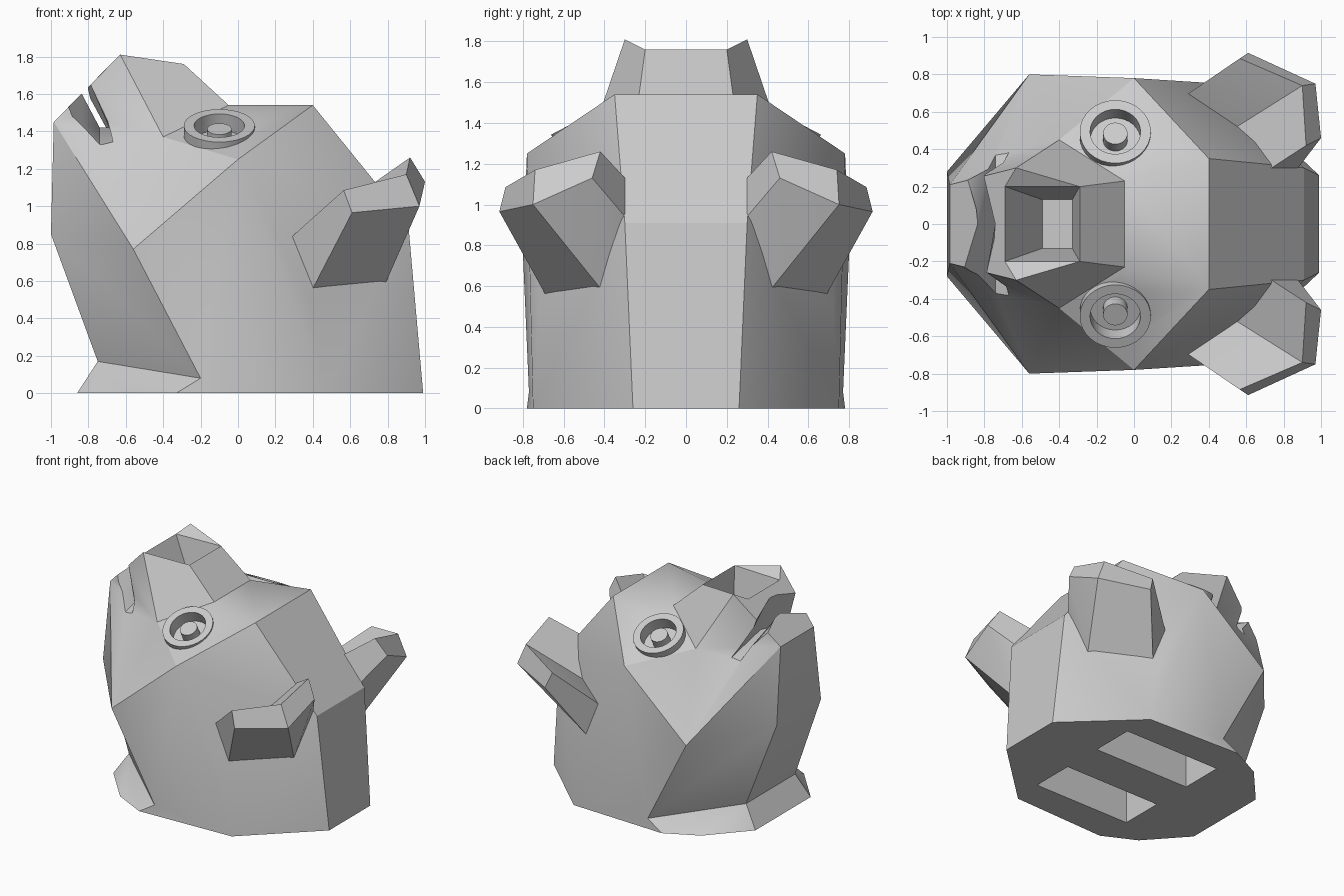
import bpy, bmesh, math
from mathutils import Vector, Matrix

if "Cube" in bpy.data.objects:
    bpy.data.objects.remove(bpy.data.objects["Cube"], do_unlink=True)

stone = bpy.data.materials.new("stone grey")
stone.use_nodes = True
stone.diffuse_color = (0.6, 0.6, 0.6, 1)
stone.node_tree.nodes["Principled BSDF"].inputs["Base Color"].default_value = (0.6, 0.6, 0.6, 1)


def flip(p):
    return (p[0], -p[1], p[2])


def make(name, verts, faces, helper=False):
    """Object from points and faces, with outward normals."""
    mesh = bpy.data.meshes.new(name)
    mesh.from_pydata(verts, [], faces)
    bm = bmesh.new()
    bm.from_mesh(mesh)
    bmesh.ops.recalc_face_normals(bm, faces=bm.faces)
    bm.to_mesh(mesh)
    bm.free()
    mesh.materials.append(stone)
    obj = bpy.data.objects.new(name, mesh)
    bpy.context.collection.objects.link(obj)
    obj.hide_render = helper
    return obj


def named(points, faces):
    """Turn faces spelled as point names into indices."""
    keys = list(points)
    return [points[k] for k in keys], [[keys.index(n) for n in f.split()] for f in faces]


# Body: points of the left half, mirrored as name + "_"
half = {
    "chin": (-1, .28, .85), "lip": (-.985, .21, 1.45), "horn": (-.63, .30, 1.81),
    "brow": (-.40, .45, 1.37), "cheek": (-.56, .80, .77), "side": (0, .78, 1.25),
    "crest": (-.29, .20, 1.76), "nape": (-.05, .23, 1.54), "back": (.40, .35, 1.54),
    "rump": (.91, .30, .91), "tail": (.99, .26, 0), "hip": (.38, .72, .50),
    "heel": (.47, .75, 0), "ankle": (-.20, .77, .08), "instep": (-.33, .78, 0),
    "ball": (-.59, .65, 0), "toe": (-.86, .35, 0), "shin": (-.75, .31, .17),
    "rim": (-.69, .20, 1.75), "pit": (-.49, .13, 1.38), "well": (-.33, .13, 1.38),
}
side_faces = [
    "lip horn brow", "lip brow cheek", "lip cheek chin", "brow side cheek",
    "horn crest nape brow", "brow nape side", "nape back side", "back rump side",
    "side rump hip", "rump tail heel hip", "side hip heel", "side heel ankle",
    "side ankle cheek", "heel ankle instep", "chin cheek ankle shin",
    "shin ankle instep", "shin instep ball", "shin ball toe",
    "horn rim crest", "rim pit well crest",
]
points = dict(half)
points.update({k + "_": flip(p) for k, p in half.items()})
faces = side_faces + [" ".join(n + "_" for n in f.split()) for f in side_faces]
for chain in ("toe shin chin lip", "rim pit well crest nape back rump tail"):
    c = chain.split()
    faces += [f"{a} {b} {b}_ {a}_" for a, b in zip(c, c[1:])]
faces += ["lip horn rim rim_ horn_ lip_",
          "tail heel instep ball toe toe_ ball_ instep_ heel_ tail_"]
body = make("body", *named(points, faces))

# Mouth cutter: a wedge bent at the middle
cutters = []
edge = [(-.947, 1.48), (-.74, 1.31), (-.67, 1.33), (-.83, 1.60)]
middle = [(-.835, 1.60), (-.74, 1.42), (-.66, 1.42), (-.74, 1.69)]
rings = []
for y, (a, b, c, d) in ((-.45, edge), (0, middle), (.45, edge)):
    a = Vector(b) + 1.3 * (Vector(a) - Vector(b))
    d = Vector(c) + 1.3 * (Vector(d) - Vector(c))
    rings += [(p[0], y, p[1]) for p in (a, b, c, d)]
wedge = [[0, 1, 2, 3], [8, 9, 10, 11]]
for r in (0, 4):
    wedge += [[r + i, r + (i + 1) % 4, r + 4 + (i + 1) % 4, r + 4 + i] for i in range(4)]
cutters.append(make("mouth_cutter", rings, wedge, True))


def lathe(name, profile, matrix, helper=False, n=32):
    """Spin a radius/height profile that starts and ends on any radius."""
    verts = [matrix @ Vector((r * math.cos(2 * math.pi * i / n),
                              r * math.sin(2 * math.pi * i / n), h))
             for r, h in profile for i in range(n)]
    fs = [[k * n + i, k * n + (i + 1) % n, (k + 1) * n + (i + 1) % n, (k + 1) * n + i]
          for k in range(len(profile) - 1) for i in range(n)]
    fs += [list(range(n)), list(range((len(profile) - 1) * n, len(profile) * n))]
    return make(name, verts, fs, helper)


# Fin: a chevron flipper whose root sits inside the body
fin = {
    "a": (.92, .42, 1.26), "b": (1.0, .46, 1.13), "c": (.97, .75, 1.0), "d": (.90, .74, 1.17),
    "e": (.565, .885, 1.085), "f": (.61, .915, .965), "g": (.40, .69, .56),
    "h": (.79, .42, .59), "i": (.28, .69, .83), "j": (.72, .29, 1.12),
    "k": (.55, .52, .90), "n": (.87, .29, .93), "r": (.50, .30, .70),
}
fin_faces = ["a d k j", "d e i k", "a b c d", "d c f e", "c h g f", "e f g i", "b h c",
             "b n h", "a j n b", "j k r", "k i r", "i g r", "g h r", "h n r", "n j r"]

parts = [body]
for label, s in (("left", 1), ("right", -1)):
    # Side fins
    parts.append(make(label + "_fin", *named(
        {k: (p[0], s * p[1], p[2]) for k, p in fin.items()}, fin_faces)))
    # Ringed eye with a raised pupil in a socket
    up = Vector((0, s * .46, .88)).normalized()
    place = Matrix.Translation((-.10, s * .475, 1.395)) @ up.to_track_quat("Z", "Y").to_matrix().to_4x4()
    parts.append(lathe(label + "_eye", [(.19, -.08), (.19, .04), (.135, .04), (.135, -.06),
                                        (.065, -.06), (.065, .02)], place))
    cutters.append(lathe(label + "_socket_cutter", [(.16, -.075), (.16, .2)], place, True))
    # Slot under the base
    y0, y1 = s * .165, s * .51
    box = [(x, y, z) for x in (-.355, .49) for y in (y0, y1) for z in (-.1, .4)]
    cutters.append(make(label + "_slot_cutter", box, [
        [0, 1, 3, 2], [4, 5, 7, 6], [0, 1, 5, 4], [2, 3, 7, 6], [0, 2, 6, 4], [1, 3, 7, 5]], True))

# Cut the mouth, sockets and slots
for cutter in cutters:
    mod = body.modifiers.new(cutter.name, "BOOLEAN")
    mod.operation = "DIFFERENCE"
    mod.solver = "EXACT"
    mod.object = cutter
bpy.context.view_layer.objects.active = body
for mod in list(body.modifiers):
    bpy.ops.object.modifier_apply(modifier=mod.name)
for cutter in cutters:
    bpy.data.objects.remove(cutter, do_unlink=True)

# Soft shading with crisp edges
bpy.ops.object.select_all(action="DESELECT")
for part in parts:
    part.select_set(True)
bpy.context.view_layer.objects.active = body
bpy.ops.object.shade_smooth_by_angle(angle=math.radians(30))
